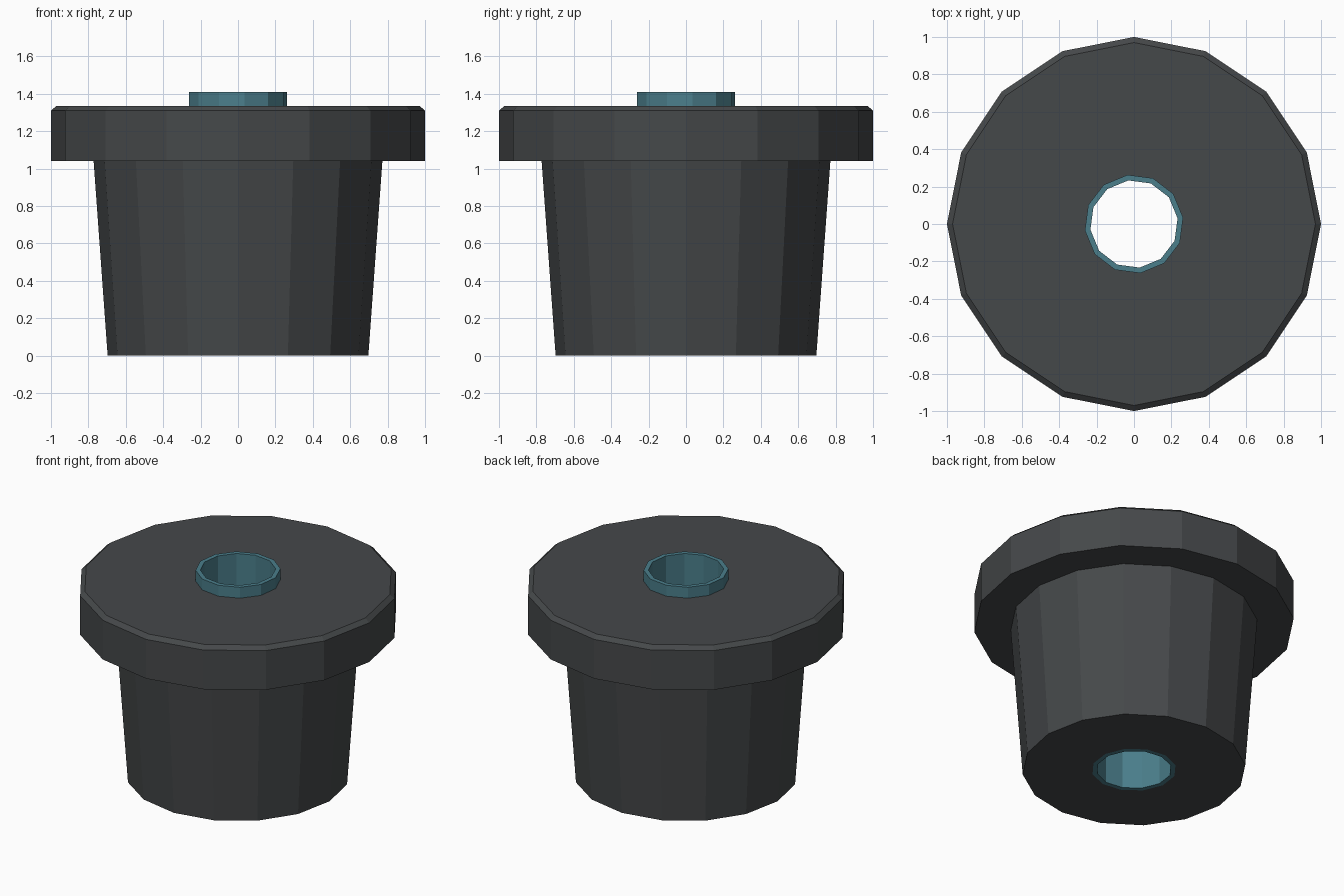
import bpy, bmesh
from math import cos, sin, radians, pi

if "Cube" in bpy.data.objects:
    bpy.data.objects.remove(bpy.data.objects["Cube"])


def lathe(name, profile, sides, offset=0.0, closed=False):
    """Revolve (radius, z) points around z; closed joins the last ring to the first, else caps both ends."""
    bm = bmesh.new()
    rings = [[bm.verts.new((r * cos(offset + 2 * pi * i / sides),
                            r * sin(offset + 2 * pi * i / sides), z))
              for i in range(sides)] for r, z in profile]
    pairs = list(zip(rings, rings[1:]))
    if closed:
        pairs.append((rings[-1], rings[0]))
    else:
        bm.faces.new(rings[0][::-1])
        bm.faces.new(rings[-1])
    for a, b in pairs:
        for i in range(sides):
            j = (i + 1) % sides
            bm.faces.new((a[i], a[j], b[j], b[i]))
    bmesh.ops.recalc_face_normals(bm, faces=bm.faces)
    mesh = bpy.data.meshes.new(name)
    bm.to_mesh(mesh)
    bm.free()
    obj = bpy.data.objects.new(name, mesh)
    bpy.context.collection.objects.link(obj)
    return obj


def paint(obj, name, color):
    mat = bpy.data.materials.new(name)
    mat.diffuse_color = (*color, 1)
    mat.use_nodes = True
    mat.node_tree.nodes["Principled BSDF"].inputs["Base Color"].default_value = mat.diffuse_color
    obj.data.materials.append(mat)


TURN = radians(7.5)
OUTER, INNER = 0.265, 0.235

# Flanged, tapered rubber body
body = lathe("flanged_body", [(0.697, 0), (0.772, 1.04), (1, 1.04), (1, 1.31), (0.97, 1.335)], 16)
paint(body, "dark_rubber", (0.06, 0.065, 0.068))

# Bore through the body, matching the sleeve outside
cutter = lathe("bore_cutter", [(OUTER, -0.2), (OUTER, 1.6)], 12, TURN)
cutter.hide_render = True
cutter.hide_viewport = True
bore = body.modifiers.new("bore", 'BOOLEAN')
bore.operation = 'DIFFERENCE'
bore.solver = 'EXACT'
bore.object = cutter

# Thin metal sleeve, flush below and proud above
sleeve = lathe("sleeve", [(OUTER, 0), (OUTER, 1.41), (INNER, 1.41), (INNER, 0)], 12, TURN, closed=True)
paint(sleeve, "teal_metal", (0.07, 0.21, 0.26))
